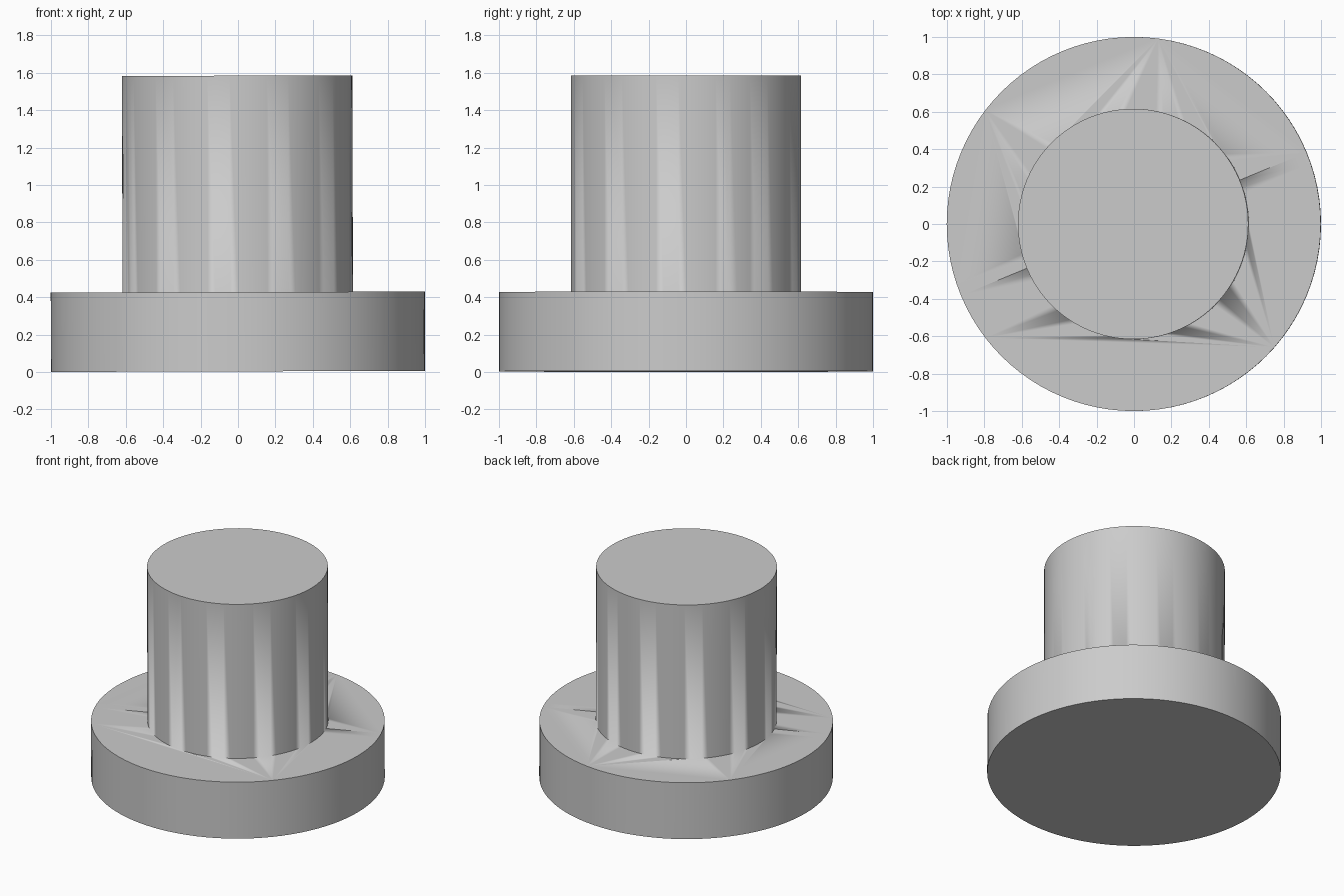
import bpy
import math

cube = bpy.data.objects.get("Cube")
if cube:
    bpy.data.objects.remove(cube, do_unlink=True)

# Plain grey material
GREY = (0.6, 0.6, 0.6, 1)
grey = bpy.data.materials.new("grey")
grey.use_nodes = True
grey.diffuse_color = GREY
grey.node_tree.nodes["Principled BSDF"].inputs["Base Color"].default_value = GREY

LEAN = -0.003  # the stem leans very slightly towards -x


def disc(name, radius, bottom, top):
    """Smooth-sided cylinder between two heights."""
    middle = (bottom + top) / 2
    bpy.ops.mesh.primitive_cylinder_add(
        vertices=96, radius=radius, depth=top - bottom,
        location=(middle * LEAN, 0, middle), rotation=(0, LEAN, 0))
    obj = bpy.context.object
    obj.name = name
    obj.data.materials.append(grey)
    bpy.ops.object.shade_smooth_by_angle(angle=math.radians(30))
    return obj


# Wide base flange
flange = disc("flange", 1.0, 0.003, 0.427)

# Narrower stem, sunk into the flange and joined to it
stem = disc("stem", 0.616, 0.3, 1.584)
union = flange.modifiers.new("join_stem", 'BOOLEAN')
union.operation = 'UNION'
union.solver = 'EXACT'
union.object = stem
bpy.context.view_layer.objects.active = flange
bpy.ops.object.modifier_apply(modifier=union.name)
bpy.data.objects.remove(stem, do_unlink=True)
flange.name = "flanged_plug"
